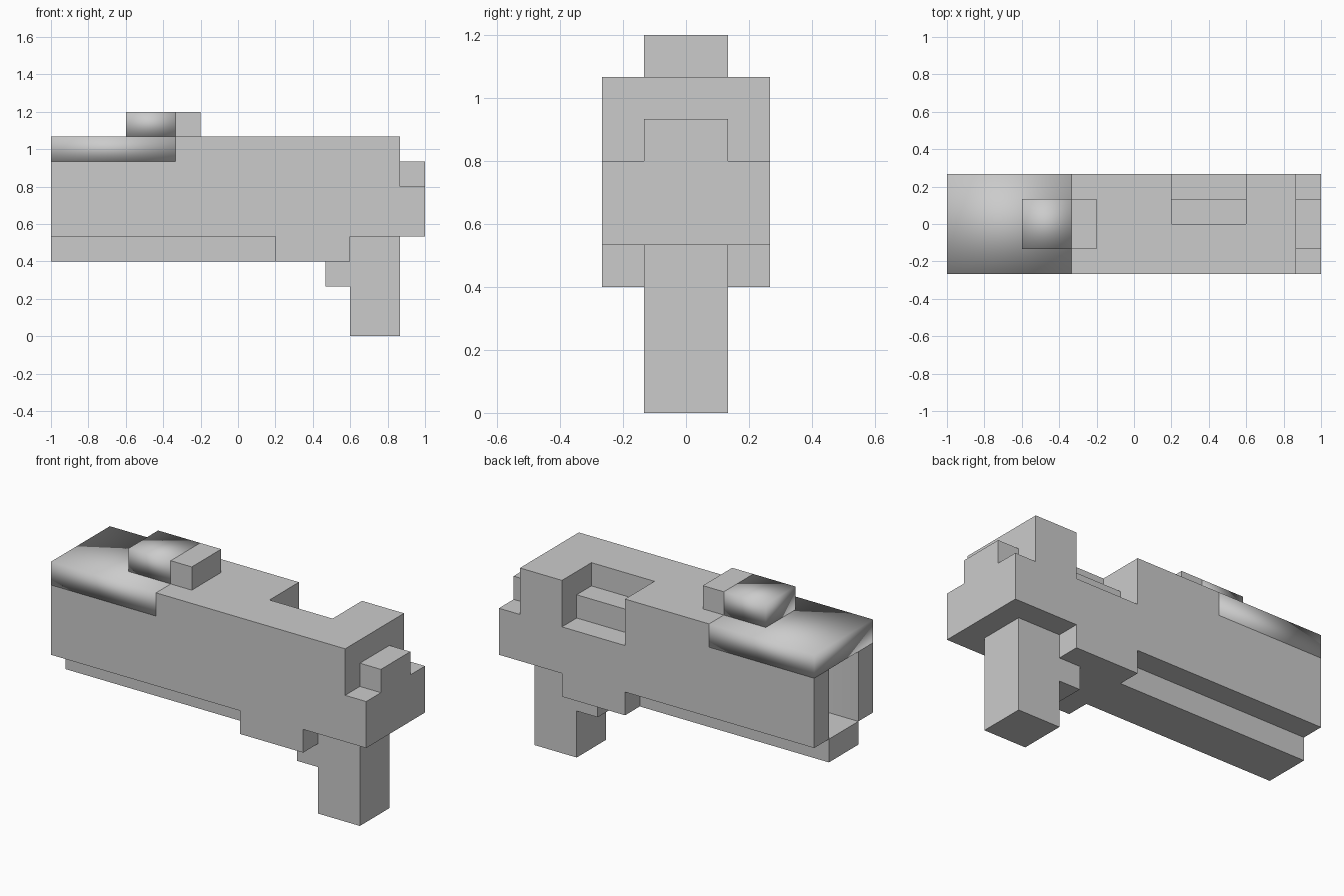
import bpy, bmesh
from mathutils import Vector

if "Cube" in bpy.data.objects:
    bpy.data.objects.remove(bpy.data.objects["Cube"])

U = 2 / 15  # one block; the whole model sits on a 15 x 4 x 9 block grid


def prism(name, outline, lo, hi, axis="y", smooth=False):
    """Extrude an (x, z) outline along y, or a (y, z) outline along x. Block units, x from 0, y centred."""
    def point(p, d):
        x, y, z = (p[0], d, p[1]) if axis == "y" else (d, p[0], p[1])
        return Vector(((x - 7.5) * U, y * U, z * U))
    bm = bmesh.new()
    face = bm.faces.new([bm.verts.new(point(p, lo)) for p in outline])
    ext = bmesh.ops.extrude_face_region(bm, geom=[face])
    move = point(outline[0], hi) - point(outline[0], lo)
    bmesh.ops.translate(bm, vec=move, verts=[v for v in ext["geom"] if isinstance(v, bmesh.types.BMVert)])
    bmesh.ops.recalc_face_normals(bm, faces=bm.faces)
    for f in bm.faces:
        f.smooth = smooth
    mesh = bpy.data.meshes.new(name)
    bm.to_mesh(mesh)
    bm.free()
    obj = bpy.data.objects.new(name, mesh)
    bpy.context.collection.objects.link(obj)
    return obj


def box(name, x0, x1, half_y, z0, z1, smooth=False):
    return prism(name, [(x0, z0), (x1, z0), (x1, z1), (x0, z1)], -half_y, half_y, smooth=smooth)


def cut(target, cutter):
    mod = target.modifiers.new(cutter.name, "BOOLEAN")
    mod.operation = "DIFFERENCE"
    mod.solver = "EXACT"
    mod.object = cutter
    cutter.hide_render = True
    cutter.hide_set(True)


# Main body with the lower block, rear step and front side walls
body = prism("body", [(0, 4), (9, 4), (9, 3), (12, 3), (12, 4), (15, 4), (15, 6),
                      (14, 6), (14, 8), (5, 8), (5, 7), (0, 7)], -2, 2)

# Stepped side opening and the open front slot
cut(body, prism("side_opening_cutter", [(0, 7), (1, 7), (1, 6), (3, 6), (3, 9), (0, 9)], 9, 12, axis="x"))
cut(body, box("front_slot_cutter", -1, 5, 1, 3.5, 7.5, smooth=True))

# Softly shaded front cover above the slot
box("front_cover", 0, 5, 2, 7, 8, smooth=True)

# Rail under the body
box("lower_rail", 0, 9, 1, 3, 4)

# Raised block on top: soft front half, flat rear
box("top_block_front", 3, 5, 1, 8, 9, smooth=True)
box("top_block_rear", 5, 6, 1, 8, 9)

# Rear block
box("rear_block", 14, 15, 1, 6, 7)

# Grip with the trigger stub in front
prism("grip_and_trigger", [(11, 2), (12, 2), (12, 0), (14, 0), (14, 4), (12, 4), (12, 3), (11, 3)], -1, 1)
